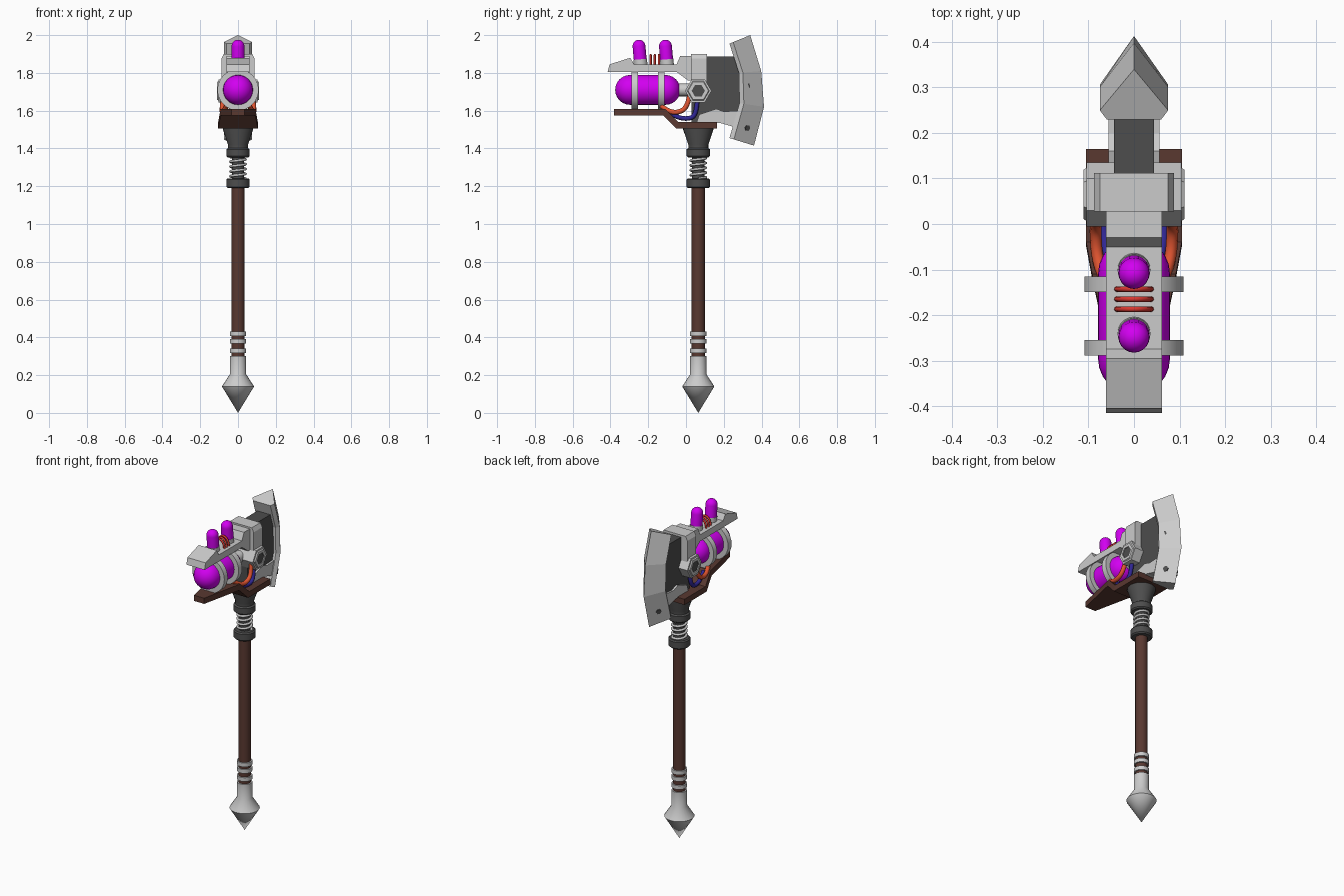
import bpy, bmesh
from math import sin, cos, pi, radians
from mathutils import Vector, Matrix

if "Cube" in bpy.data.objects:
    bpy.data.objects.remove(bpy.data.objects["Cube"])

CY = 0.065  # shaft axis in y


def mat(name, *rgb):
    m = bpy.data.materials.new(name)
    m.diffuse_color = (*rgb, 1)
    m.use_nodes = True
    m.node_tree.nodes["Principled BSDF"].inputs["Base Color"].default_value = m.diffuse_color
    return m


DARK = mat("dark_metal", 0.075, 0.075, 0.075)
BROWN = mat("brown", 0.1, 0.04, 0.03)
PURPLE = mat("purple_glow", 0.65, 0.0, 0.88)
ORANGE = mat("orange_wire", 0.75, 0.09, 0.03)
RED = mat("red_coil", 0.7, 0.04, 0.03)
BLUE = mat("blue_wire", 0.03, 0.02, 0.3)


def finish(name, bm, m=None, smooth=False):
    bmesh.ops.recalc_face_normals(bm, faces=bm.faces)
    me = bpy.data.meshes.new(name)
    bm.to_mesh(me)
    bm.free()
    ob = bpy.data.objects.new(name, me)
    bpy.context.collection.objects.link(ob)
    if m:
        me.materials.append(m)
    if smooth:
        bpy.ops.object.select_all(action='DESELECT')
        ob.select_set(True)
        bpy.context.view_layer.objects.active = ob
        bpy.ops.object.shade_smooth_by_angle(angle=radians(35))
    return ob


def loft(name, rings, m=None, closed=False):
    """Skin matching rings of points; cap the ends unless closed."""
    bm = bmesh.new()
    vs = [[bm.verts.new(p) for p in r] for r in rings]
    n = len(rings[0])
    for a, b in zip(vs, vs[1:] + ([vs[0]] if closed else [])):
        for i in range(n):
            j = (i + 1) % n
            bm.faces.new((a[i], a[j], b[j], b[i]))
    if not closed:
        bm.faces.new(vs[0])
        bm.faces.new(vs[-1])
    return finish(name, bm, m)


def prism(name, pts, w, m=None):
    """Extrude a (y, z) profile across x from -w to w."""
    return loft(name, [[(x, y, z) for y, z in pts] for x in (-w, w)], m)


def lathe(name, prof, m=None, seg=24, loc=(0, CY, 0), rot=None, closed=False):
    """Revolve an (r, z) profile about z, then turn and place it."""
    bm = bmesh.new()
    rings = [[bm.verts.new((r * cos(2 * pi * i / seg), r * sin(2 * pi * i / seg), z))
              for i in range(seg)] for r, z in prof]
    for a, b in zip(rings, rings[1:] + ([rings[0]] if closed else [])):
        for i in range(seg):
            j = (i + 1) % seg
            bm.faces.new((a[i], a[j], b[j], b[i]))
    if not closed:
        bm.faces.new(rings[0])
        bm.faces.new(rings[-1])
    bmesh.ops.remove_doubles(bm, verts=bm.verts, dist=1e-5)
    M = Matrix.Translation(loc) @ (rot.to_4x4() if rot else Matrix())
    bm.transform(M)
    return finish(name, bm, m, seg > 8)


def tube(name, pts, r, m=None, kind='POLY'):
    cu = bpy.data.curves.new(name, 'CURVE')
    cu.dimensions = '3D'
    cu.bevel_depth, cu.bevel_resolution, cu.use_fill_caps = r, 2, True
    cu.resolution_u = 6
    s = cu.splines.new(kind)
    s.points.add(len(pts) - 1)
    for p, c in zip(s.points, pts):
        p.co = (*c, 1)
    if kind == 'NURBS':
        s.order_u, s.use_endpoint_u = 4, True
    ob = bpy.data.objects.new(name, cu)
    bpy.context.collection.objects.link(ob)
    if m:
        cu.materials.append(m)
    return ob


def dome(r, z, up, n=6):
    """Quarter-round profile from the rim to the pole (or back)."""
    p = [(r * cos(pi / 2 * i / n), z + (1 if up else -1) * r * sin(pi / 2 * i / n)) for i in range(n + 1)]
    return p if up else p[::-1]


ALONG_Y = Matrix.Rotation(-pi / 2, 3, 'X')
ALONG_X = Matrix.Rotation(pi / 2, 3, 'Y')

# Handle: spike, rings, shaft
lathe("pommel_spike", [(0, 0.0), (0.085, 0.14), (0.043, 0.205), (0.043, 0.3), (0, 0.3)])
lathe("shaft", [(0.035, 0.29), (0.035, 1.2)], BROWN)
for i, z in enumerate((0.33, 0.38, 0.42)):
    lathe(f"grip_ring_{i}", [(0.03, z - 0.012), (0.043, z - 0.012), (0.043, z + 0.012), (0.03, z + 0.012)])

# Spring joint and socket
lathe("lower_collar", [(0.055, 1.19), (0.062, 1.197), (0.062, 1.235), (0.055, 1.242)], DARK)
lathe("spring_core", [(0.033, 1.23), (0.033, 1.36)], DARK)
tube("spring", [(0.04 * cos(t * pi / 8), CY + 0.04 * sin(t * pi / 8), 1.24 + 0.115 * t / 72)
                for t in range(73)], 0.007)
lathe("socket", [(0.055, 1.353), (0.062, 1.36), (0.062, 1.395), (0.053, 1.402), (0.053, 1.42),
                 (0.08, 1.5), (0.08, 1.515)], DARK)

# Stepped base plate that narrows toward the front
plate = [(-0.38, 1.61, -0.38, 1.575, 0.035), (-0.11, 1.61, -0.12, 1.575, 0.092),
         (-0.04, 1.54, -0.05, 1.505, 0.105), (0.165, 1.54, 0.165, 1.505, 0.105)]
loft("base_plate", [[(-w, yt, zt), (w, yt, zt), (w, yb, zb), (-w, yb, zb)]
                    for yt, zt, yb, zb, w in plate], BROWN)

# Energy tank with clamps and neck
lathe("tank", dome(0.079, -0.296, False) + dome(0.079, -0.109, True), PURPLE, 32, (0, 0, 1.71), ALONG_Y)
for i, y in enumerate((-0.272, -0.132)):
    lathe(f"tank_clamp_{i}", [(0.077, y - 0.017), (0.109, y - 0.017), (0.109, y + 0.017), (0.077, y + 0.017)],
          None, 32, (0, 0, 1.71), ALONG_Y, True)
lathe("tank_neck", [(0.034, -0.05), (0.034, 0.03)], None, 16, (0, 0, 1.71), ALONG_Y)

# Top rail with two glowing bulbs and coil arches
prism("top_rail", [(-0.415, 1.805), (-0.405, 1.845), (-0.295, 1.88), (-0.275, 1.845), (-0.05, 1.845),
                   (-0.03, 1.89), (0.04, 1.89), (0.04, 1.76), (0.01, 1.76), (-0.05, 1.805)], 0.062)
for i, y in enumerate((-0.24, -0.1)):
    tilt = Matrix.Rotation(radians(5), 3, 'X')
    lathe(f"bulb_{i}", [(0.034, 0.02)] + dome(0.034, 0.1, True), PURPLE, 20, (0, y, 1.842), tilt)
    lathe(f"bulb_seat_{i}", [(0.036, -0.01), (0.036, 0.03)], None, 20, (0, y, 1.842), tilt)
for i, y in enumerate((-0.187, -0.165, -0.143)):
    tube(f"coil_arch_{i}", [(0.038 * cos(pi * t / 12), y, 1.84 + 0.055 * sin(pi * t / 12))
                            for t in range(13)], 0.006, RED)

# Head housing: upper block, hexagonal hub, dark web, lower bracket
loft("housing_block", [[(sx * w, y, z) for sx, y in ((-1, 0.027), (1, 0.027), (1, 0.112), (-1, 0.112))]
                       for z, w in ((1.7, 0.088), (1.875, 0.088), (1.9, 0.075))])
prism("hex_hub", [(CY + 0.07 * cos(i * pi / 3), 1.705 + 0.07 * sin(i * pi / 3)) for i in range(6)], 0.104)
for s in (-1, 1):
    tag = "right" if s > 0 else "left"
    lathe(f"hub_rim_{tag}", [(r, h) for r, h in ((0.035, -0.005), (0.062, -0.005), (0.054, 0.007), (0.035, 0.007))],
          None, 6, (s * 0.104, CY, 1.705), Matrix.Rotation(s * pi / 2, 3, 'Y') @ Matrix.Rotation(pi / 2, 3, 'Z'), True)
    lathe(f"hub_recess_{tag}", [(0.035, -0.005), (0.035, 0.002)], DARK, 6,
          (s * 0.104, CY, 1.705), Matrix.Rotation(s * pi / 2, 3, 'Y') @ Matrix.Rotation(pi / 2, 3, 'Z'))
prism("blade_web", [(0.03, 1.535), (0.18, 1.55), (0.28, 1.59), (0.31, 1.7), (0.26, 1.887), (0.1, 1.887),
                    (0.03, 1.8)], 0.044, DARK)
prism("lower_bracket", [(0.055, 1.535), (0.18, 1.535), (0.25, 1.515), (0.28, 1.6), (0.2, 1.595),
                        (0.16, 1.61), (0.07, 1.58)], 0.056)

# Wedge blade in three straight stretches
edge = [((0.23, 1.955), (0.34, 2.0)), ((0.28, 1.8), (0.398, 1.81)),
        ((0.283, 1.64), (0.413, 1.62)), ((0.23, 1.455), (0.36, 1.415))]


def section(inner, outer):
    a, b = Vector(inner), Vector(outer)
    return [(x, *a.lerp(b, t)) for x, t in ((-0.06, 0), (-0.075, 0.18), (0, 1), (0.075, 0.18), (0.06, 0))]


loft("blade", [section(*e) for e in edge])

# Blade bolts, turned to the wedge faces
for s in (-1, 1):
    for i, (y, z, x) in enumerate(((0.302, 1.905, 0.043), (0.325, 1.73, 0.053), (0.325, 1.508, 0.041))):
        n = Vector((s * 0.82, 0.57, (0.15, 0, -0.13)[i])).normalized()
        lathe(f"blade_bolt_{i}_{'right' if s > 0 else 'left'}", [(0.016, -0.012), (0.016, 0.004)], DARK, 6,
              (s * x, y, z), Vector((0, 0, 1)).rotation_difference(n).to_matrix())

# Cables between tank and hub
for s in (-1, 1):
    tag = "right" if s > 0 else "left"
    tube(f"orange_cable_{tag}", [(s * 0.06, -0.13, 1.625), (s * 0.08, -0.09, 1.59), (s * 0.085, -0.03, 1.585),
                                 (s * 0.085, 0.01, 1.62), (s * 0.075, 0.02, 1.69)], 0.013, ORANGE, 'NURBS')
    tube(f"blue_cable_{tag}", [(s * 0.05, -0.1, 1.6), (s * 0.065, -0.05, 1.56), (s * 0.07, 0.03, 1.55),
                               (s * 0.07, 0.055, 1.58), (s * 0.065, 0.06, 1.66)], 0.012, BLUE, 'NURBS')
